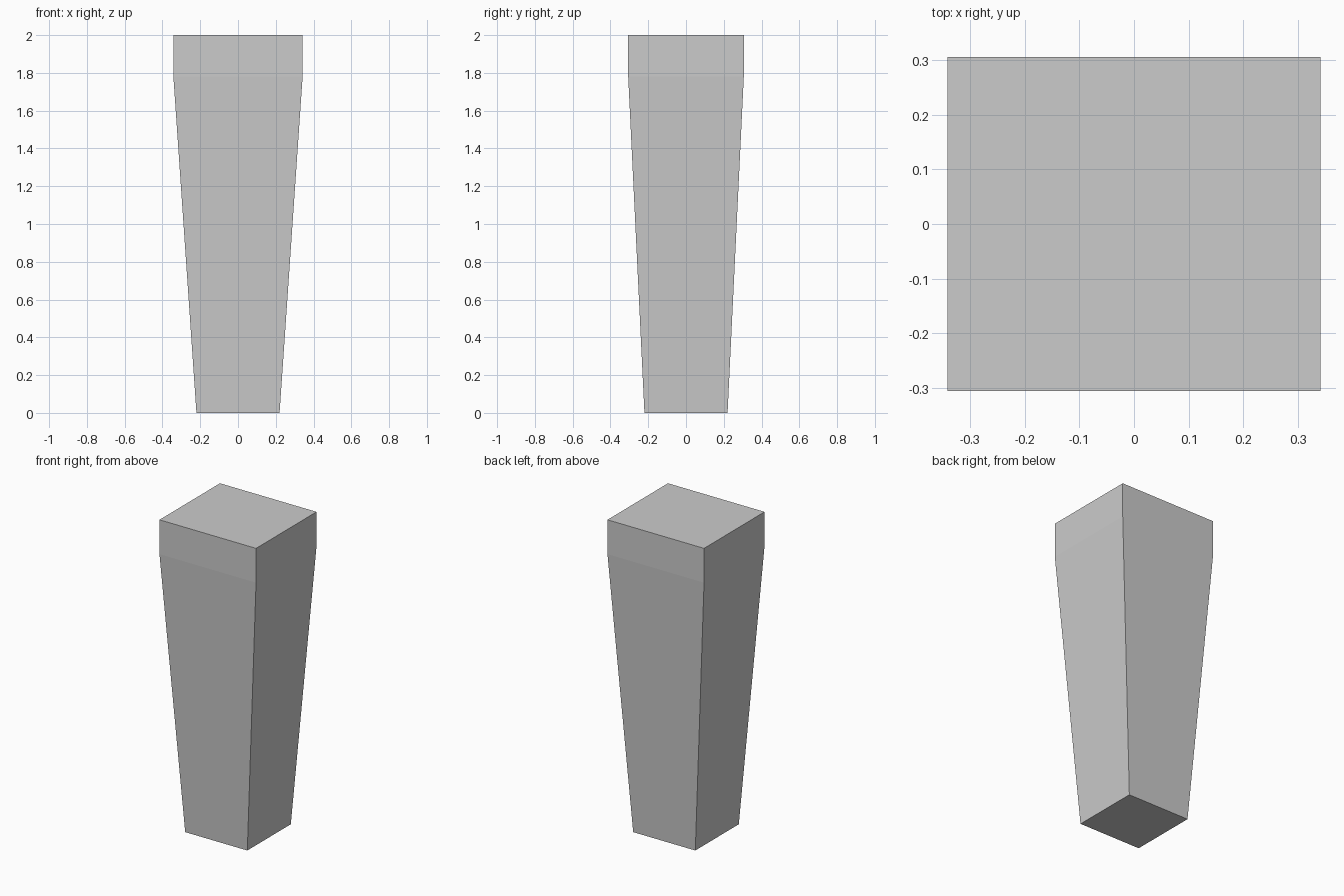
import bpy, bmesh

if "Cube" in bpy.data.objects:
    bpy.data.objects.remove(bpy.data.objects["Cube"])

# Cross-sections from foot to top: z, half width, half depth
SECTIONS = [(0.0, 0.22, 0.22), (1.78, 0.342, 0.306), (2.0, 0.342, 0.306)]


def tapered_post(name, sections):
    bm = bmesh.new()
    rings = [[bm.verts.new((sx * w, sy * d, z))
              for sx, sy in ((-1, -1), (1, -1), (1, 1), (-1, 1))]
             for z, w, d in sections]
    # Sides
    for low, high in zip(rings, rings[1:]):
        for i in range(4):
            j = (i + 1) % 4
            bm.faces.new((low[i], low[j], high[j], high[i]))
    # Bottom and top caps
    bm.faces.new(rings[0][::-1])
    bm.faces.new(rings[-1])
    mesh = bpy.data.meshes.new(name)
    bm.to_mesh(mesh)
    bm.free()
    obj = bpy.data.objects.new(name, mesh)
    bpy.context.collection.objects.link(obj)
    return obj


# Tapered leg with a straight block at the top
tapered_post("tapered_leg", SECTIONS)
